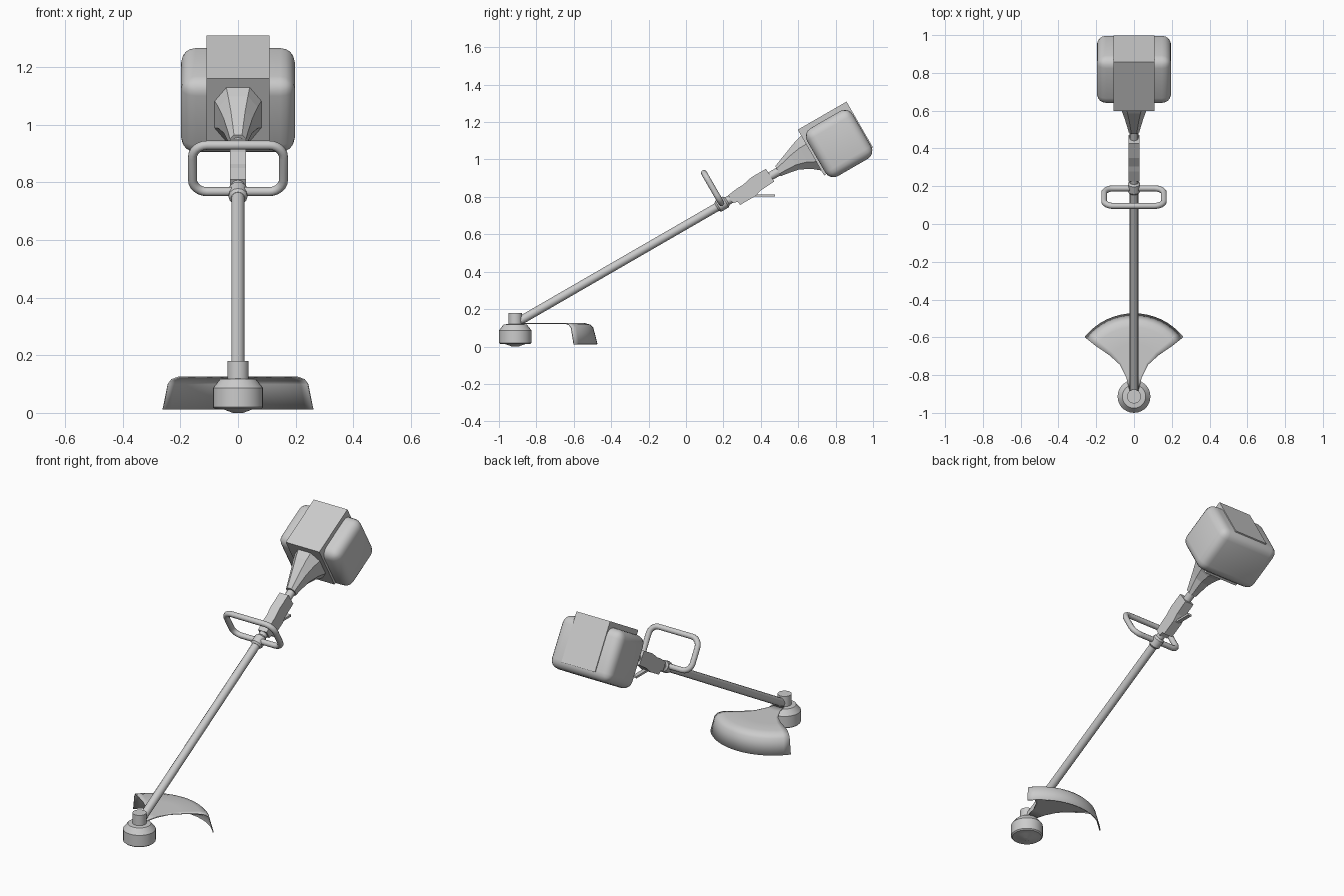
import bpy, bmesh
from math import sin, cos, pi, radians

if "Cube" in bpy.data.objects:
    bpy.data.objects.remove(bpy.data.objects["Cube"])

TILT, LIFT = radians(30), 0.65   # shaft frame: local y runs along the shaft


def finish(name, bm, tilted=True, smooth=True):
    bmesh.ops.recalc_face_normals(bm, faces=bm.faces)
    me = bpy.data.meshes.new(name)
    bm.to_mesh(me)
    bm.free()
    ob = bpy.data.objects.new(name, me)
    bpy.context.collection.objects.link(ob)
    if tilted:
        ob.rotation_euler.x, ob.location.z = TILT, LIFT
    bpy.ops.object.select_all(action='DESELECT')
    ob.select_set(True)
    bpy.context.view_layer.objects.active = ob
    if smooth:
        bpy.ops.object.shade_smooth_by_angle(angle=radians(35))
    return ob


def loft(name, rings, closed=True, caps=True, **kw):
    bm = bmesh.new()
    rows = [[bm.verts.new(p) for p in r] for r in rings]
    n = len(rows[0])
    for a, b in zip(rows, rows[1:]):
        for i in range(n if closed else n - 1):
            j = (i + 1) % n
            bm.faces.new((a[i], a[j], b[j], b[i]))
    if caps:
        bm.faces.new(rows[0])
        bm.faces.new(rows[-1])
    return finish(name, bm, **kw)


def box(name, lo, hi, bevel=0, segs=4, **kw):
    bm = bmesh.new()
    bmesh.ops.create_cube(bm, size=1)
    for v in bm.verts:
        v.co = [(a + b) / 2 + c * (b - a) for a, b, c in zip(lo, hi, v.co)]
    if bevel:
        bmesh.ops.bevel(bm, geom=bm.edges[:], offset=bevel, segments=segs,
                        profile=0.5, affect='EDGES')
    return finish(name, bm, **kw)


def rod(name, profile, n=12):
    """Round part along the shaft; profile holds (position, radius)."""
    return loft(name, [[(r * cos(2 * pi * i / n), u, r * sin(2 * pi * i / n))
                        for i in range(n)] for u, r in profile])


# Shaft and handle clamp
rod("shaft", [(-1.03, .023), (.62, .023)])
rod("handle_clamp", [(.19, .024), (.2, .033), (.245, .033), (.255, .024)])

# Loop handle: rounded rectangle tube standing across the shaft
cu = bpy.data.curves.new("loop_handle", 'CURVE')
cu.dimensions = '3D'
cu.bevel_depth, cu.bevel_resolution = .016, 3
pts, rad = [], .05
for k, (sx, z) in enumerate([(1, .193 - rad), (-1, .193 - rad),
                             (-1, .007 + rad), (1, .007 + rad)]):
    for i in range(7):
        a = pi / 2 * (k + i / 6)
        pts.append((sx * (.158 - rad) + rad * cos(a), .222, z + rad * sin(a)))
sp = cu.splines.new('POLY')
sp.points.add(len(pts) - 1)
for p, co in zip(sp.points, pts):
    p.co = (*co, 1)
sp.use_cyclic_u = True
handle = bpy.data.objects.new("loop_handle", cu)
bpy.context.collection.objects.link(handle)
handle.rotation_euler.x, handle.location.z = TILT, LIFT
bpy.ops.object.select_all(action='DESELECT')
handle.select_set(True)
bpy.context.view_layer.objects.active = handle
bpy.ops.object.convert(target='MESH')
bpy.ops.object.shade_smooth_by_angle(angle=radians(40))

# Throttle grip (side profile, extruded) and trigger
grip = [(.275, .025), (.34, .033), (.37, .033), (.43, .046), (.52, .046),
        (.525, -.035), (.44, -.04), (.40, -.052), (.305, -.052),
        (.30, -.03), (.275, -.025)]
loft("throttle_grip", [[(x, u, v) for u, v in grip] for x in (-.028, .028)],
     smooth=False)
box("trigger", (-.012, .35, .802), (.012, .475, .814), tilted=False, smooth=False)


# Clutch cover: flaring eight-sided loft
def octagon(u, top, bot, w):
    c, h = (top + bot) / 2, (top - bot) / 2
    k = .5
    return [(w * a, u, c + h * b) for a, b in
            [(1, k), (k, 1), (-k, 1), (-1, k), (-1, -k), (-k, -1), (k, -1), (1, -k)]]


loft("clutch_cover", [octagon(*r) for r in [
    (.57, .033, -.028, .028), (.60, .045, -.032, .034), (.67, .072, -.045, .05),
    (.73, .095, -.075, .068), (.785, .11, -.12, .085)]], smooth=False)

# Engine: rounded housing with a square-edged centre cover
box("engine_housing", (-.197, .785, -.18), (.197, 1.068, .115), bevel=.05)
box("engine_cover", (-.109, .772, -.14), (.109, 1.073, .142), smooth=False)

# Trimmer head: one turned profile of (radius, height)
HEAD_Y = -.913
head = [(.018, 0), (.05, .012), (.08, .014), (.087, .02), (.087, .086),
        (.062, .118), (.037, .12), (.037, .18)]
loft("trimmer_head", [[(r * cos(2 * pi * i / 28), HEAD_Y + r * sin(2 * pi * i / 28), z)
                       for i in range(28)] for r, z in head], tilted=False)

# Guard: fan-shaped plate ending in a curved skirt
N, SPAN, CY = 16, radians(51.3), -.808
rings = []
for hw, ys, yc in [(.025, -.875, -.875), (.042, -.81, -.80),
                   (.075, -.745, -.71), (.13, -.695, -.63)]:
    ts = [2 * i / N - 1 for i in range(N + 1)]
    rings.append([(hw * t, yc + (ys - yc) * t * t, .124) for t in ts])
for r, z in [(.262, .124), (.295, .115), (.31, .10), (.333, .012)]:
    angs = [SPAN * (2 * i / N - 1) for i in range(N + 1)]
    rings.append([(r * sin(a), CY + r * cos(a), z) for a in angs])
guard = loft("guard", rings, closed=False, caps=False, tilted=False)
sol = guard.modifiers.new("thickness", 'SOLIDIFY')
sol.thickness, sol.offset = .005, 0
